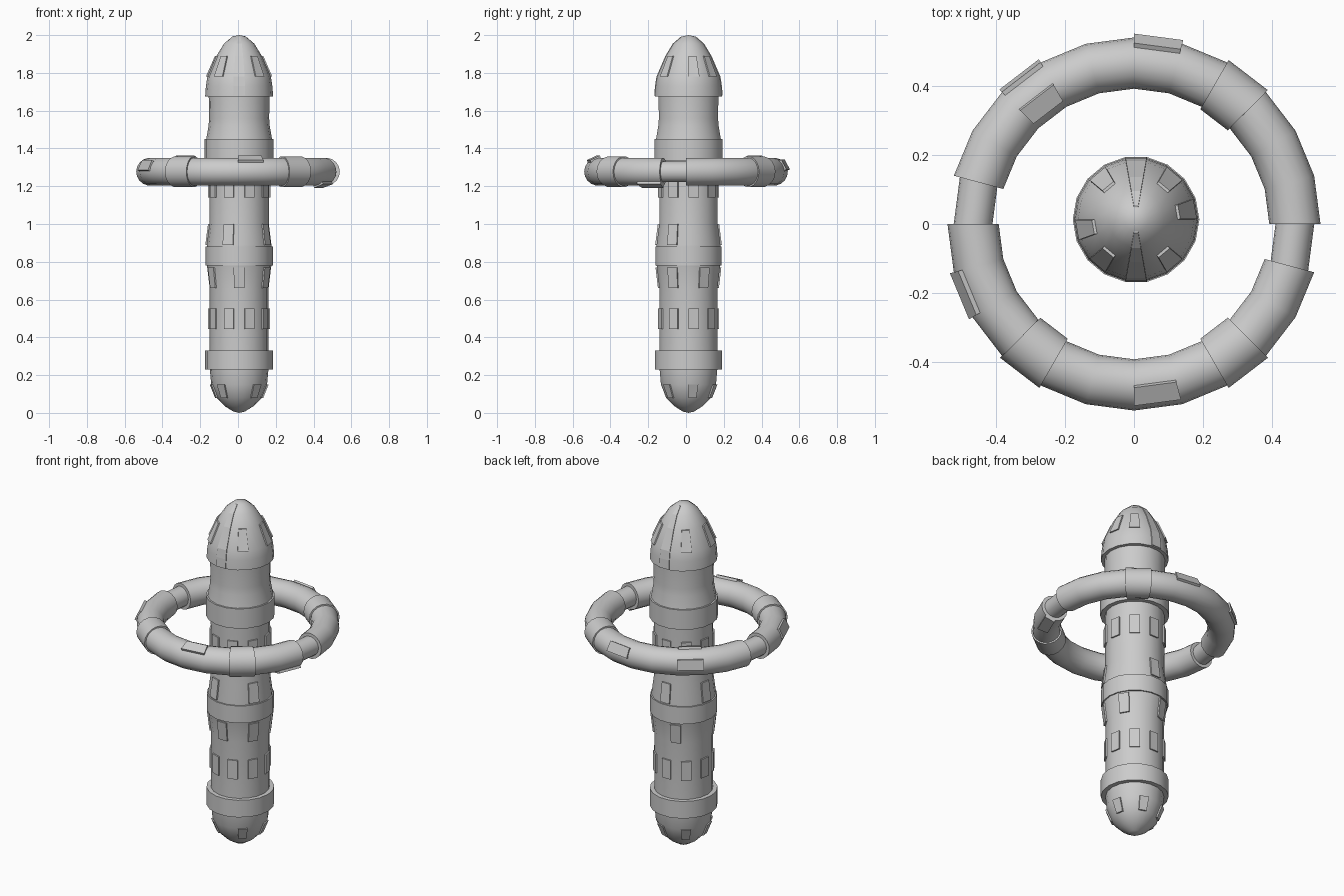
import bpy, math
from math import sin, cos, tan, radians

if "Cube" in bpy.data.objects:
    bpy.data.objects.remove(bpy.data.objects["Cube"])

CX, CY = 0.006, 0.013       # hull axis
RING_R, RING_Z = 0.465, 1.277
SIDES = 18


def make(name, verts, faces, smooth=True):
    me = bpy.data.meshes.new(name)
    me.from_pydata(verts, [], faces)
    me.update()
    ob = bpy.data.objects.new(name, me)
    bpy.context.collection.objects.link(ob)
    bpy.ops.object.select_all(action='DESELECT')
    ob.select_set(True)
    bpy.context.view_layer.objects.active = ob
    bpy.ops.object.mode_set(mode='EDIT')
    bpy.ops.mesh.select_all(action='SELECT')
    bpy.ops.mesh.remove_doubles(threshold=0.0001)
    bpy.ops.mesh.normals_make_consistent(inside=False)
    bpy.ops.object.mode_set(mode='OBJECT')
    if smooth:
        bpy.ops.object.shade_smooth_by_angle(angle=radians(30))
    return ob


def lathe(name, profile):
    verts, faces = [], []
    for r, z in profile:
        for i in range(SIDES):
            a = 2 * math.pi * i / SIDES
            verts.append((CX + r * cos(a), CY + r * sin(a), z))
    for k in range(len(profile) - 1):
        for i in range(SIDES):
            j = (i + 1) % SIDES
            b = k * SIDES
            faces.append((b + i, b + j, b + SIDES + j, b + SIDES + i))
    return make(name, verts, faces)


BOX = [(0, 1, 3, 2), (4, 6, 7, 5), (0, 4, 5, 1), (2, 3, 7, 6), (0, 2, 6, 4), (1, 5, 7, 3)]


def hull_panels(name, angles, rings, lift=0.008):
    """Raised panels on hull facets; rings lists (radius, z) along each panel."""
    verts, faces = [], []
    for deg in angles:
        a = radians(deg)
        for (r0, z0), (r1, z1) in zip(rings, rings[1:]):
            base = len(verts)
            for r, z in ((r0, z0), (r1, z1)):
                for d in (-0.008, lift):
                    for s in (-1, 1):
                        ap = r * cos(radians(10)) + d
                        w = s * r * sin(radians(10))
                        verts.append((CX + ap * cos(a) - w * sin(a),
                                      CY + ap * sin(a) + w * cos(a), z))
            faces += [tuple(base + i for i in f) for f in BOX]
    return make(name, verts, faces, False)


def ring_point(deg, radial, up):
    a = radians(deg)
    return ((RING_R + radial) * cos(a), (RING_R + radial) * sin(a), RING_Z + up)


def ring_section(name, start, end, r, n=18):
    steps = round((end - start) / 15)
    verts, faces = [], []
    for k in range(steps + 1):
        for i in range(n):
            p = 2 * math.pi * i / n
            verts.append(ring_point(start + 15 * k, r * cos(p), r * sin(p)))
    for k in range(steps):
        for i in range(n):
            j = (i + 1) % n
            faces.append((k * n + i, k * n + j, (k + 1) * n + j, (k + 1) * n + i))
    faces += [tuple(range(n)), tuple(range(steps * n, steps * n + n))]
    return make(name, verts, faces)


def ring_panel(name, start, phi, half=0.029):
    p = radians(phi)
    verts = []
    for deg in (start, start + 15):
        for d in (0.055, 0.081):
            for s in (-half, half):
                verts.append(ring_point(deg, d * cos(p) - s * sin(p), d * sin(p) + s * cos(p)))
    return make(name, verts, BOX, False)


# Hull: nose cone, stepped body with three collars, rounded tail
lathe("hull", [
    (0, 2.0), (0.035, 1.993), (0.08, 1.955), (0.12, 1.89), (0.168, 1.78), (0.176, 1.73),
    (0.18, 1.675), (0.161, 1.675), (0.159, 1.56), (0.162, 1.52), (0.174, 1.45),
    (0.183, 1.45), (0.183, 1.335), (0.158, 1.335), (0.157, 1.25), (0.157, 1.0),
    (0.171, 0.89), (0.171, 0.88), (0.178, 0.88), (0.178, 0.78), (0.171, 0.78),
    (0.169, 0.77), (0.156, 0.66), (0.156, 0.33), (0.18, 0.33), (0.18, 0.23),
    (0.155, 0.23), (0.148, 0.15), (0.12, 0.08), (0.075, 0.035), (0.03, 0.007), (0, 0)])

# Raised panels around the hull
nine = [10 + 40 * i for i in range(9)]
hull_panels("nose_panels", [10, 50, 130, 190, 230, 310], [(0.12, 1.89), (0.168, 1.78)])
hull_panels("nose_strips", [90, 270],
            [(0.035, 1.993), (0.08, 1.955), (0.12, 1.89), (0.168, 1.78), (0.176, 1.73), (0.18, 1.68)], 0.004)
hull_panels("upper_panels", nine, [(0.157, 1.25), (0.157, 1.14)])
hull_panels("flare_panels_upper", [90, 170, 250, 330], [(0.157, 1.0), (0.171, 0.89)])
hull_panels("flare_panels_lower", [30, 110, 210, 270, 330], [(0.169, 0.77), (0.156, 0.66)])
hull_panels("lower_panels", nine, [(0.156, 0.553), (0.156, 0.443)])
hull_panels("tail_panels", [10, 70, 130, 190, 230, 310], [(0.148, 0.15), (0.12, 0.08)])

# Floating ring: two thick arcs joined by thin links
ring_section("ring_arc_back", 0, 165, 0.074)
ring_section("ring_arc_front", 180, 345, 0.074)
ring_section("ring_link_left", 165, 180, 0.056)
ring_section("ring_link_right", 345, 360, 0.056)

# Clamps around the ring
for i, start in enumerate((45, 225, 300)):
    ring_section(f"ring_clamp_{i + 1}", start, start + 15, 0.082)

# Raised panels on the ring: (start angle, direction around the tube)
for i, (start, phi) in enumerate([(75, 28), (120, 110), (120, 10), (195, 25), (270, 65), (330, -70)]):
    ring_panel(f"ring_panel_{i + 1}", start, phi)
